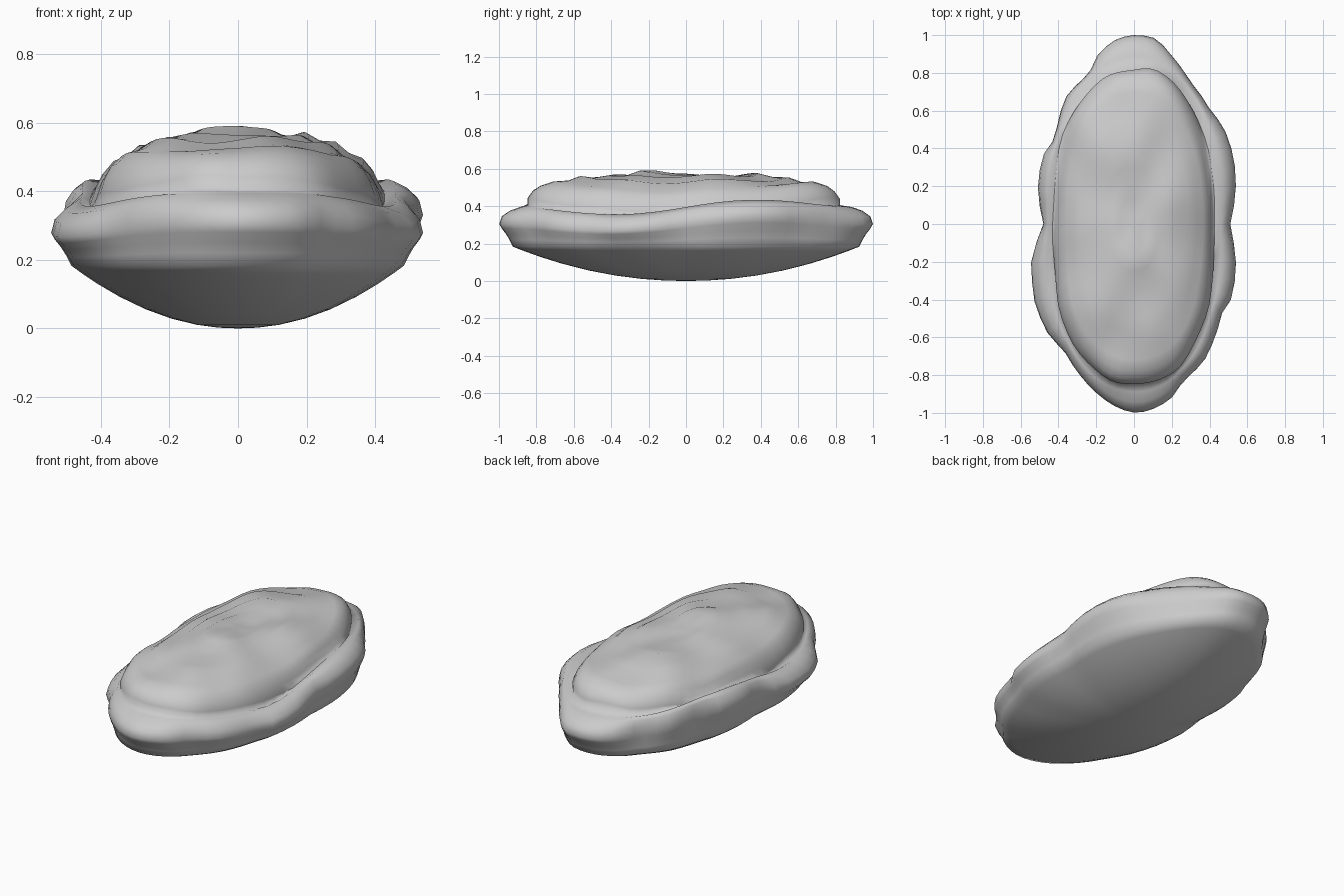
import bpy, bmesh, math
from mathutils import Vector, noise

if "Cube" in bpy.data.objects:
    bpy.data.objects.remove(bpy.data.objects["Cube"])

N = 64
# Wavy shell edge, clockwise from the back tip
EDGE = [(.02, 1), (.12, .98), (.2, .89), (.3, .75), (.4, .61), (.48, .5), (.53, .35), (.54, .17),
        (.51, 0), (.54, -.2), (.525, -.38), (.46, -.48), (.44, -.57), (.38, -.71), (.26, -.83),
        (.2, -.92), (.1, -.98), (.01, -1), (-.08, -.975), (-.18, -.91), (-.27, -.82), (-.37, -.67),
        (-.47, -.56), (-.53, -.4), (-.545, -.2), (-.48, 0), (-.51, .17), (-.49, .35), (-.42, .45),
        (-.4, .55), (-.37, .66), (-.24, .79), (-.19, .9), (-.09, .98)]


def angle(x, y):
    return math.atan2(x / .53, y) % math.tau


RADII = sorted((angle(x, y), math.hypot(x / .53, y)) for x, y in EDGE)
RADII = [(RADII[-1][0] - math.tau, RADII[-1][1])] + RADII + [(RADII[0][0] + math.tau, RADII[0][1])]
ANGLES = [math.tau * i / N for i in range(N)]


def edge_point(a):
    for (a0, r0), (a1, r1) in zip(RADII, RADII[1:]):
        if a0 <= a <= a1:
            r = r0 + (r1 - r0) * (a - a0) / (a1 - a0)
            return Vector((.53 * r * math.sin(a), r * math.cos(a), 0))


def oval(a, rx, ry, n=2.0):
    s, c = math.sin(a), math.cos(a)
    k = (abs(s) ** n + abs(c) ** n) ** (-1 / n)
    return Vector((rx * s * k, ry * c * k, 0))


def wave(p, amount, seed):
    return amount * noise.noise(Vector((p.x * 5, p.y * 3.5, seed)))


def rim_z(a):
    # edge dips on the front flanks and lifts on the back flanks
    return .305 + .05 * math.sin(3 * math.cos(a)) * math.sin(a) ** 2


def bowl_point(a, s):
    p = oval(a, .48, .925, 2.15).lerp(edge_point(a), .4 * s) * s
    p.z = .195 * s ** 2.1
    return p


# Smooth lower bowl
rings = [[bowl_point(a, s) for a in ANGLES] for s in (.12, .25, .4, .55, .7, .82, .91, .97)]
# Underside flaring out from the bowl to the lip
for mix, up in ((.25, .3), (.5, .55), (.82, .8), (1, 1)):
    ring = []
    for a in ANGLES:
        lip = edge_point(a)
        lip.z = rim_z(a)
        p = bowl_point(a, .97).lerp(lip, mix)
        p.z = .183 + (lip.z - .183) * up
        ring.append(p)
    rings.append(ring)
# Shelf leading inward from the lip
for mix, dz in ((.9, .04), (.6, .07), (.2, .09)):
    ring = []
    for a in ANGLES:
        p = oval(a, .445, .86, 2.3).lerp(edge_point(a), mix)
        p.z = rim_z(a) + dz
        ring.append(p)
    rings.append(ring)
# Crowned upper valve with concentric growth ripples
for s, z in ((1, .405), (1, .44), (.965, .48), (.92, .507), (.85, .527), (.76, .528), (.68, .55),
             (.58, .545), (.48, .565), (.38, .555), (.28, .567), (.18, .56), (.08, .56)):
    ring = []
    for a in ANGLES:
        p = oval(a, .43 * s, .83 * s, 2.35)
        p *= 1 + wave(p, .03, 5)
        p.y -= .015
        drop = 1.5 * abs(p.x) ** 3.5
        p.z = max(z - drop + wave(p, .025, 2), rim_z(a) + .07)
        p.z += .025 * math.exp(-((p.x - .05) / .14) ** 2 - ((p.y + .2) / .12) ** 2)
        ring.append(p)
    rings.append(ring)

bm = bmesh.new()
loops = [[bm.verts.new(p) for p in ring] for ring in rings]
for lo, hi in zip(loops, loops[1:]):
    for i in range(N):
        j = (i + 1) % N
        bm.faces.new((lo[i], lo[j], hi[j], hi[i]))
top_z = sum(v.co.z for v in loops[-1]) / N
for loop, z in ((loops[0], 0), (loops[-1], top_z)):
    c = bm.verts.new((0, 0, z))
    for i in range(N):
        bm.faces.new((loop[i], loop[(i + 1) % N], c))
bmesh.ops.recalc_face_normals(bm, faces=bm.faces)
mesh = bpy.data.meshes.new("oyster_shell")
bm.to_mesh(mesh)
bm.free()
shell = bpy.data.objects.new("oyster_shell", mesh)
bpy.context.collection.objects.link(shell)
mesh.shade_smooth()
